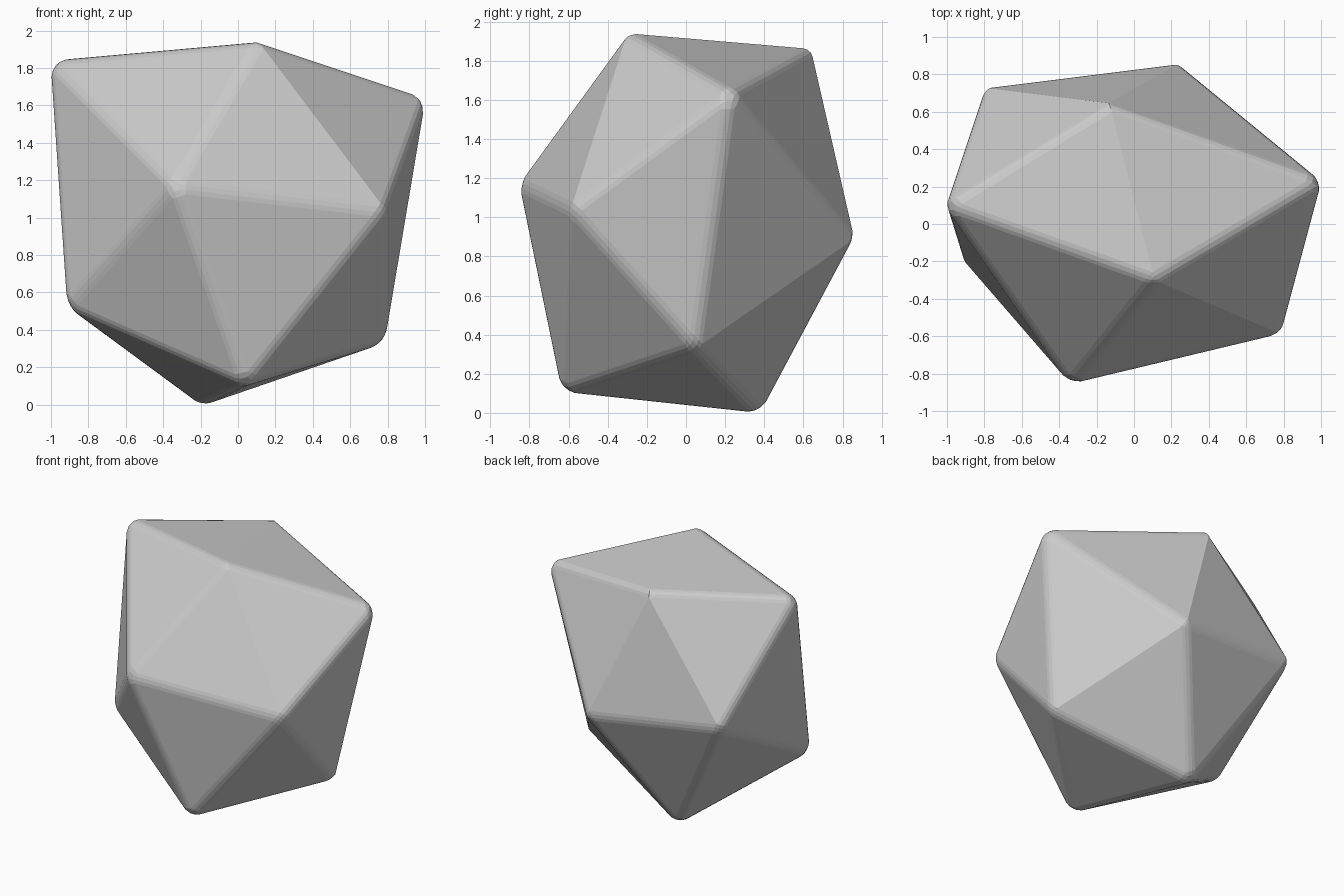
import bpy
import bmesh
import math

cube = bpy.data.objects.get("Cube")
if cube:
    bpy.data.objects.remove(cube, do_unlink=True)

# Plain grey stone
grey = bpy.data.materials.new("stone_grey")
grey.use_nodes = True
colour = (0.6, 0.6, 0.6, 1.0)
grey.diffuse_color = colour
grey.node_tree.nodes["Principled BSDF"].inputs["Base Color"].default_value = colour

# Twelve corners of an uneven twenty-sided rock
corners = [
    (-1.01, 0.10, 1.84), (0.11, -0.30, 1.94), (1.01, 0.23, 1.64),
    (-0.34, -0.86, 1.17), (0.79, -0.59, 1.04), (-0.13, 0.64, 1.86),
    (-0.92, -0.19, 0.52), (0.04, -0.64, 0.10), (0.79, 0.05, 0.33),
    (-0.20, 0.38, -0.01), (0.24, 0.86, 0.89), (-0.80, 0.73, 1.01),
]
bm = bmesh.new()
for corner in corners:
    bm.verts.new(corner)
bmesh.ops.convex_hull(bm, input=bm.verts[:])
bmesh.ops.recalc_face_normals(bm, faces=bm.faces[:])
mesh = bpy.data.meshes.new("rock")
bm.to_mesh(mesh)
bm.free()
mesh.materials.append(grey)
rock = bpy.data.objects.new("rock", mesh)
bpy.context.collection.objects.link(rock)

# Worn, rounded edges where the facets meet sharply
bevel = rock.modifiers.new("worn_edges", "BEVEL")
bevel.width = 0.04
bevel.segments = 3
bevel.limit_method = "ANGLE"
bevel.angle_limit = math.radians(30)
